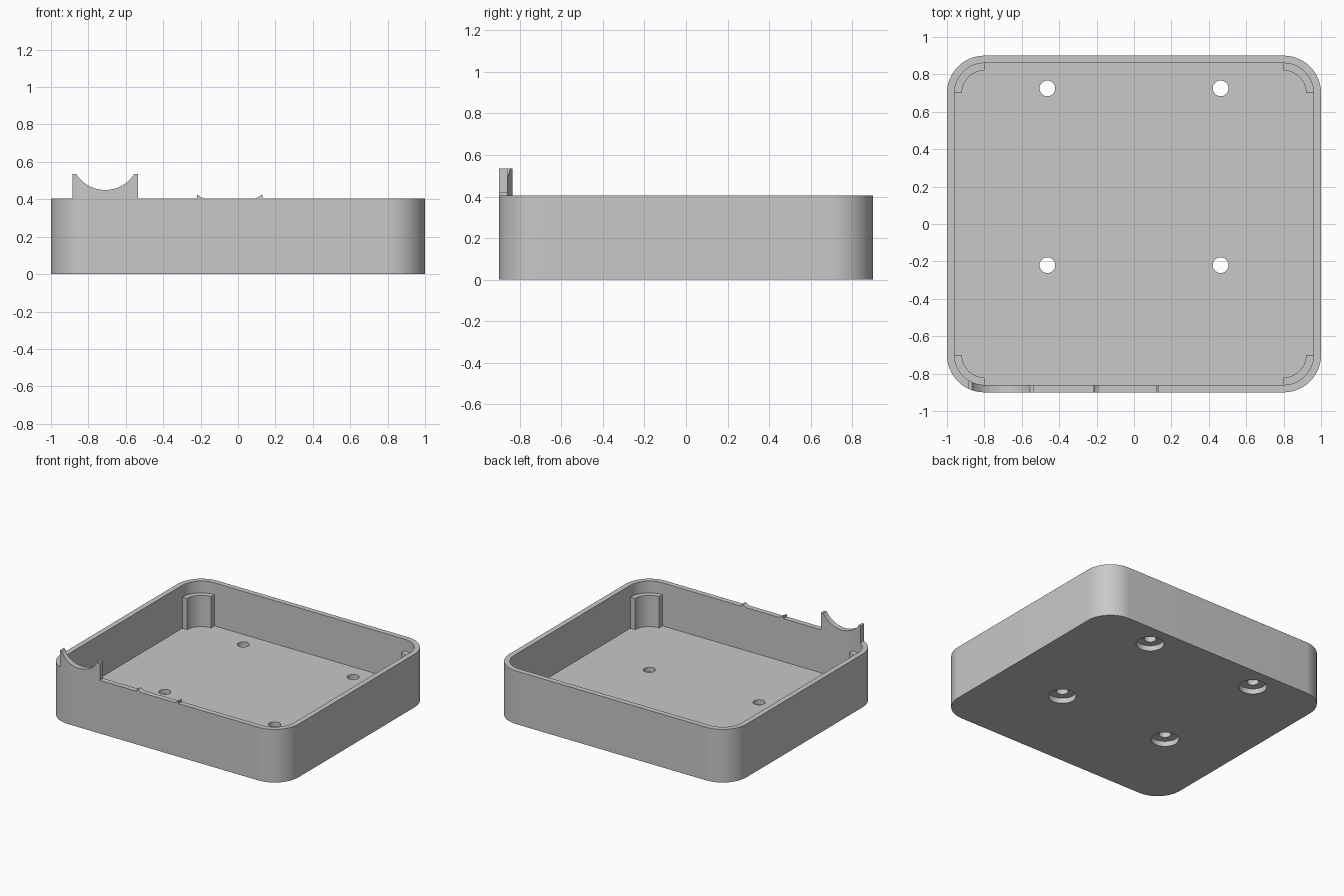
import bpy, bmesh, math
from mathutils import Vector

if "Cube" in bpy.data.objects:
    bpy.data.objects.remove(bpy.data.objects["Cube"], do_unlink=True)

W, D, H = 1.0, 0.9, 0.405           # half width, half depth, wall height
R, WALL, FLOOR = 0.2, 0.04, 0.077   # corner radius, wall and floor thickness
POST_TOP = 0.315

grey = bpy.data.materials.new("plain grey")
grey.use_nodes = True
colour = (0.58, 0.58, 0.58, 1)
grey.diffuse_color = colour
grey.node_tree.nodes["Principled BSDF"].inputs["Base Color"].default_value = colour


def arc(cx, cy, r, a0, a1, n=16):
    """Points on an arc, angles in degrees."""
    angles = [math.radians(a0 + (a1 - a0) * i / n) for i in range(n + 1)]
    return [(cx + r * math.cos(a), cy + r * math.sin(a)) for a in angles]


def rounded_rect(inset):
    x, y, r = W - R, D - R, R - inset
    return (arc(x, y, r, 0, 90) + arc(-x, y, r, 90, 180)
            + arc(-x, -y, r, 180, 270) + arc(x, -y, r, 270, 360))


def prism(name, outline, start, end, along_y=False):
    """Extrude an outline along z, or an x-z outline along y."""
    bm = bmesh.new()
    place = (lambda p: (p[0], start, p[1])) if along_y else (lambda p: (p[0], p[1], start))
    face = bm.faces.new([bm.verts.new(place(p)) for p in outline])
    shift = Vector((0, end - start, 0)) if along_y else Vector((0, 0, end - start))
    new = bmesh.ops.extrude_face_region(bm, geom=[face])["geom"]
    bmesh.ops.translate(bm, verts=[v for v in new if isinstance(v, bmesh.types.BMVert)], vec=shift)
    bmesh.ops.recalc_face_normals(bm, faces=bm.faces)
    mesh = bpy.data.meshes.new(name)
    bm.to_mesh(mesh)
    bm.free()
    mesh.materials.append(grey)
    obj = bpy.data.objects.new(name, mesh)
    bpy.context.collection.objects.link(obj)
    return obj


def activate(obj):
    bpy.ops.object.select_all(action='DESELECT')
    obj.select_set(True)
    bpy.context.view_layer.objects.active = obj


def combine(obj, cutter, operation='DIFFERENCE'):
    """Apply a boolean and discard the cutter."""
    mod = obj.modifiers.new("cut", 'BOOLEAN')
    mod.operation, mod.solver, mod.object = operation, 'EXACT', cutter
    activate(obj)
    bpy.ops.object.modifier_apply(modifier=mod.name)
    bpy.data.objects.remove(cutter, do_unlink=True)


def smooth(obj):
    activate(obj)
    bpy.ops.object.shade_smooth_by_angle(angle=math.radians(30))


# Open tray with rounded corners
tray = prism("tray", rounded_rect(0), 0, H)
combine(tray, prism("cavity", rounded_rect(WALL), FLOOR, 1))

# Screw holes, counterbored from below
for x in (-0.463, 0.463):
    for y in (-0.22, 0.725):
        for r, top in ((0.042, 0.2), (0.097, 0.04)):
            combine(tray, prism("hole", arc(x, y, r, 0, 360, 32)[:-1], -0.1, top))
smooth(tray)

# Curved ledges in the four inside corners
for sx, side in ((-1, "right"), (1, "left")):
    for sy, end in ((-1, "front"), (1, "back")):
        ring = arc(W - R, D - R, R - WALL, 0, 90) + arc(W - R, D - R, R - 2 * WALL, 90, 0)
        ledge = prism(f"corner_ledge_{end}_{side}", [(sx * x, sy * y) for x, y in ring],
                      FLOOR, POST_TOP)
        smooth(ledge)


def wall_tab(name, outline):
    """A raised piece that follows the front wall."""
    tab = prism(name, outline, -1, -0.75, along_y=True)
    combine(tab, prism("outside", rounded_rect(0), 0, 1), 'INTERSECT')
    combine(tab, prism("inside", rounded_rect(WALL), 0.1, 1.1))
    smooth(tab)


# Tall cradle with a round cut-out
cx, half, top, r = -0.71, 0.175, 0.535, 0.184
dip = math.degrees(math.asin((r - 0.085) / r))
wall_tab("cable_cradle", [(cx - half, H), (cx - half, top)]
         + arc(cx, 0.45 + r, r, 180 + dip, 360 - dip, 24)
         + [(cx + half, top), (cx + half, H)])

# Two small ramped lips beside the shallow front opening
for s, side in ((-1, "right"), (1, "left")):
    lip = [(0.175, H), (0.175, 0.422), (0.167, 0.422), (0.155, 0.412), (0.138, H)]
    wall_tab(f"opening_lip_{side}", [(-0.045 + s * x, z) for x, z in lip])
